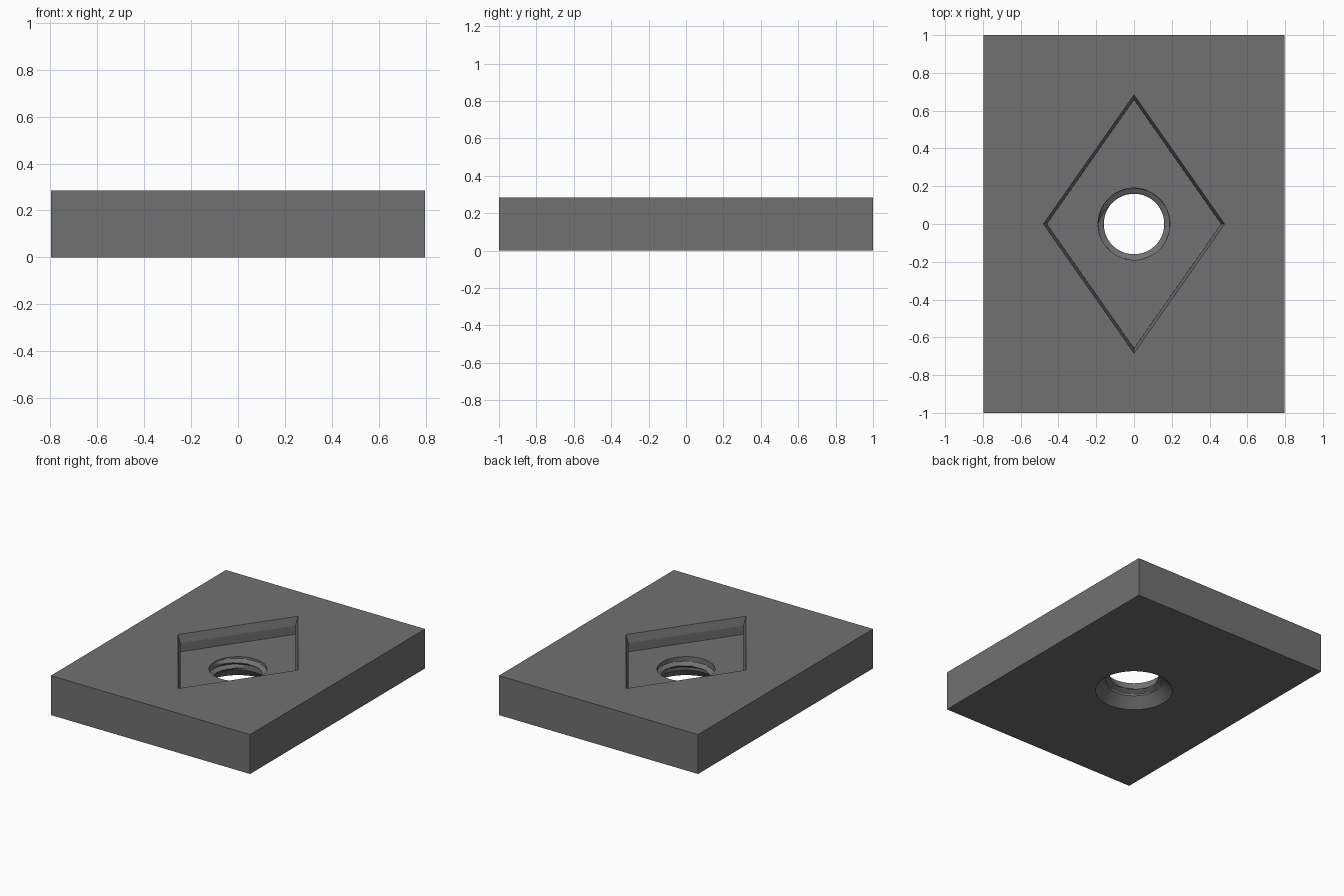
import bpy, bmesh
from math import pi, cos, sin, radians

if "Cube" in bpy.data.objects:
    bpy.data.objects.remove(bpy.data.objects["Cube"])

H, FLOOR, SEG = 0.285, 0.165, 64
bm = bmesh.new()


def loop(points, z):
    return [bm.verts.new((x, y, z)) for x, y in points]


def rect(z):
    return loop([(-.797, -1), (.797, -1), (.797, 1), (-.797, 1)], z)


def diamond(a, b, z):
    return loop([(a, 0), (0, b), (-a, 0), (0, -b)], z)


def skin(a, b):
    n = len(a)
    for i in range(n):
        j = (i + 1) % n
        bm.faces.new((a[i], a[j], b[j], b[i]))


def fill_between(outer, inner):
    edges = []
    for ring in (outer, inner):
        for i, v in enumerate(ring):
            w = ring[(i + 1) % len(ring)]
            edges.append(bm.edges.get((v, w)) or bm.edges.new((v, w)))
    bmesh.ops.triangle_fill(bm, edges=edges, use_beauty=True,
                            use_dissolve=False, normal=(0, 0, 1))


def bore_radius(turn, z):
    # Helical thread ridge standing in from the bore wall, tapered at its ends
    ridge = 0.0
    for t in (turn, turn + 1):
        fade = min(1, t / 0.1, (1.2 - t) / 0.1)
        if fade > 0:
            d = abs(z - (0.088 + 0.042 * t))
            ridge = max(ridge, fade * min(1, 1.15 * (1 - d / 0.02)))
    return 0.19 - 0.03 * ridge


def bore_ring(z, radius=None):
    pts = []
    for i in range(SEG):
        t = i / SEG
        r = radius or bore_radius((t - 0.3) % 1, z)
        pts.append((r * cos(2 * pi * t), r * sin(2 * pi * t)))
    return loop(pts, z)


# Outer block walls
bottom, top = rect(0), rect(H)
skin(bottom, top)

# Diamond pocket: sloped lip, then a straight wall
lip = diamond(0.48, 0.684, H)
mid = diamond(0.462, 0.658, H - 0.058)
base = diamond(0.461, 0.657, FLOOR)
skin(lip, mid)
skin(mid, base)

# Countersink below, threaded bore above
rows = 24
rings = [bore_ring(0, 0.258), bore_ring(0.068, 0.19)]
rings += [bore_ring(0.068 + (FLOOR - 0.068) * i / rows) for i in range(1, rows)]
rings.append(bore_ring(FLOOR, 0.19))
for a, b in zip(rings, rings[1:]):
    skin(a, b)

# Flat faces around the openings
fill_between(top, lip)
fill_between(base, rings[-1])
fill_between(bottom, rings[0])

bmesh.ops.recalc_face_normals(bm, faces=bm.faces[:])
mesh = bpy.data.meshes.new("pocketed_plate")
bm.to_mesh(mesh)
bm.free()

# Dark steel colour
steel = bpy.data.materials.new("dark_steel")
steel.diffuse_color = (0.166, 0.166, 0.169, 1)
steel.use_nodes = True
steel.node_tree.nodes["Principled BSDF"].inputs["Base Color"].default_value = steel.diffuse_color
mesh.materials.append(steel)

plate = bpy.data.objects.new("pocketed_plate", mesh)
bpy.context.collection.objects.link(plate)
bpy.context.view_layer.objects.active = plate
plate.select_set(True)
bpy.ops.object.shade_smooth_by_angle(angle=radians(9))
